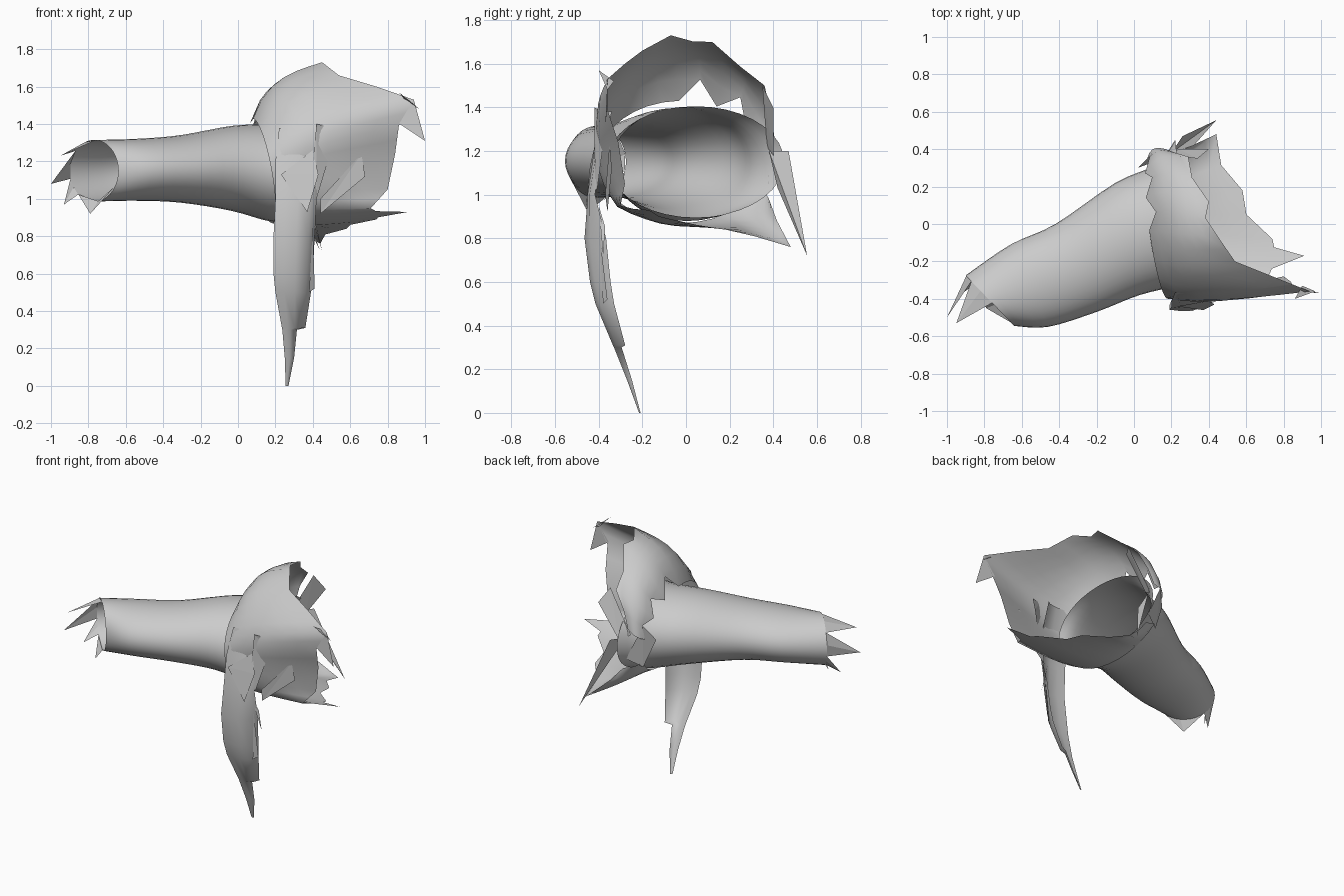
import bpy
from math import sin, cos, pi, radians
from mathutils import Vector

cube = bpy.data.objects.get("Cube")
if cube:
    bpy.data.objects.remove(cube, do_unlink=True)

GREY = (0.6, 0.6, 0.6, 1)
cloth = bpy.data.materials.new("grey cloth")
cloth.use_nodes = True
cloth.diffuse_color = GREY
shader = next(n for n in cloth.node_tree.nodes if n.type == 'BSDF_PRINCIPLED')
shader.inputs["Base Color"].default_value = GREY
shader.inputs["Roughness"].default_value = 0.8


def make(name, verts, faces, smooth=True):
    mesh = bpy.data.meshes.new(name)
    mesh.from_pydata([tuple(v) for v in verts], [], faces)
    mesh.materials.append(cloth)
    for p in mesh.polygons:
        p.use_smooth = smooth
    mesh.update()
    obj = bpy.data.objects.new(name, mesh)
    bpy.context.collection.objects.link(obj)
    return obj


def loft(name, rows, closed=False):
    """Skin a sheet through rows of points."""
    n = len(rows[0])
    verts = [v for row in rows for v in row]
    faces = []
    for r in range(len(rows) - 1):
        for c in range(n if closed else n - 1):
            d = (c + 1) % n
            faces.append((r * n + c, r * n + d, r * n + n + d, r * n + n + c))
    return make(name, verts, faces)


def shard(name, *points):
    """A flat torn scrap, fanned from its first point."""
    faces = [(0, i, i + 1) for i in range(1, len(points) - 1)]
    return make(name, points, faces, False)


def spline(keys, t):
    """Catmull-Rom through a list of vectors, t from 0 to 1."""
    f = t * (len(keys) - 1)
    i = min(int(f), len(keys) - 2)
    u = f - i
    a, b = keys[max(i - 1, 0)], keys[i]
    c, d = keys[i + 1], keys[min(i + 2, len(keys) - 1)]
    return 0.5 * (2 * b + (c - a) * u + (2 * a - 5 * b + 4 * c - d) * u ** 2
                  + (3 * b - a - 3 * c + d) * u ** 3)


# Sleeve: centre xyz, sideways half-width xy, half-height
SLEEVE = [Vector(k) for k in [
    (-.77, -.41, 1.15, -.13, .135, .165),
    (-.56, -.33, 1.155, -.1, .22, .165),
    (-.31, -.235, 1.16, -.11, .235, .18),
    (-.035, -.08, 1.163, -.065, .3, .227),
    (.17, -.01, 1.14, -.05, .33, .26),
    (.27, .045, 1.15, -.05, .405, .255)]]


def sleeve_point(t, degrees):
    x, y, z, wx, wy, h = spline(SLEEVE, t)
    c, s = cos(radians(degrees)), sin(radians(degrees))
    return Vector((x + wx * c, y + wy * c, z + h * s))


loft("sleeve", [[sleeve_point(r / 20, a) for a in range(0, 360, 10)]
                for r in range(21)], closed=True)

# Torn cuff tips at the wrist
for start, end, tip in [(95, 40, (-.95, -.53, 1.23)), (40, -15, (-1, -.5, 1.08)),
                        (-15, -50, (-.93, -.38, .97)), (-50, -150, (-.79, -.45, .92))]:
    mid = (start + end) / 2
    shard("cuff_tip", Vector(tip), sleeve_point(0, start),
          sleeve_point(0, mid), sleeve_point(0, end))

# Torn shoulder: angle around the armhole, then the outer edge point
EDGE = [(12, .17, .4, 1.27), (40, .29, .36, 1.5), (65, .4, .12, 1.7),
        (92, .45, -.07, 1.73), (115, .54, -.2, 1.66), (135, .74, -.28, 1.6),
        (152, .94, -.36, 1.53), (166, .86, -.36, 1.39), (182, .84, -.31, 1.24),
        (200, .8, -.28, 1.05), (222, .71, -.3, .95), (245, .91, -.17, .93),
        (268, .74, -.08, .89), (292, .58, .18, .84), (312, .44, .48, .76),
        (335, .22, .38, .98)]


def shoulder_point(key, t):
    a = radians(key[0])
    inner = Vector((.13 - .05 * cos(a) - .05 * sin(a),
                    -.02 + .38 * cos(a), 1.15 + .28 * sin(a)))
    outward = Vector((0, cos(a), sin(a)))
    bulge = .02 + .07 * max(0, sin(a))
    return inner.lerp(Vector(key[1:]), t) + outward * bulge * sin(pi * t ** .65)


columns = []
for i, key in enumerate(EDGE):
    columns.append((Vector(key), 0, 1))
    if i < len(EDGE) - 1:
        half = (Vector(key) + Vector(EDGE[i + 1])) / 2
        tooth = .13 if 20 < half[0] < 95 else 0
        columns.append((half, tooth, 1 if 100 < half[0] < 220 else .88))
steps = [0, .12, .28, .45, .62, .8, 1]
loft("shoulder", [[shoulder_point(k, lo + (hi - lo) * s) for k, lo, hi in columns]
                  for s in steps])

# Hanging front strip with a torn step: height, left x, right x, y
STRIP = [(1.38, .22, .42, -.37), (1.2, .2, .43, -.42), (1, .2, .42, -.45),
         (.8, .19, .41, -.465), (.6, .19, .4, -.44), (.5, .2, .39, -.415),
         (.31, .235, .36, -.335), (.3, .237, .315, -.33),
         (.15, .25, .3, -.27), (0, .255, .27, -.215)]
rows = []
for z, x0, x1, y in STRIP:
    w = x1 - x0
    tuck = .15 if z > .9 else .45
    rows.append([(x0 + w * u, y + w * d, z) for u, d in
                 [(0, .03), (.25, 0), (.55, 0), (.85, tuck / 4), (1, tuck)]])
loft("front_strip", rows)

# Loose scraps on the front
shard("front_scrap", (.23, -.44, 1.13), (.4, -.41, 1.26), (.43, -.43, 1.13))
shard("front_scrap", (.23, -.44, 1.13), (.43, -.43, 1.13), (.37, -.46, .93))
shard("front_flap", (.42, -.42, 1.4), (.52, -.38, 1.38), (.51, -.37, 1.3),
      (.42, -.41, 1), (.4, -.42, 1.2))
shard("side_flap", (.44, -.36, .92), (.44, -.37, 1.0), (.66, -.35, 1.24),
      (.68, -.34, 1.12))
shard("low_scrap", (.38, -.4, .95), (.45, -.38, .72), (.42, -.37, .85))
shard("strip_scrap", (.4, -.4, .85), (.41, -.36, .52), (.38, -.38, .5))
shard("lapel_tip", (.85, -.36, 1.41), (1, -.37, 1.31), (.94, -.36, 1.53))
shard("lapel_tip", (.86, -.4, 1.57), (.97, -.36, 1.48), (.9, -.33, 1.52))

# Loose strands at the back
shard("back_strand", (.34, .35, 1.5), (.4, .4, 1.4), (.24, .4, 1.18), (.17, .37, 1.22))
shard("back_spike", (.2, .38, 1.2), (.26, .47, 1.2), (.44, .555, .72), (.32, .42, 1.03))
shard("back_tab", (.08, .36, 1.3), (.02, .3, 1.2), (.1, .33, 1.0), (.2, .38, 1.05))
